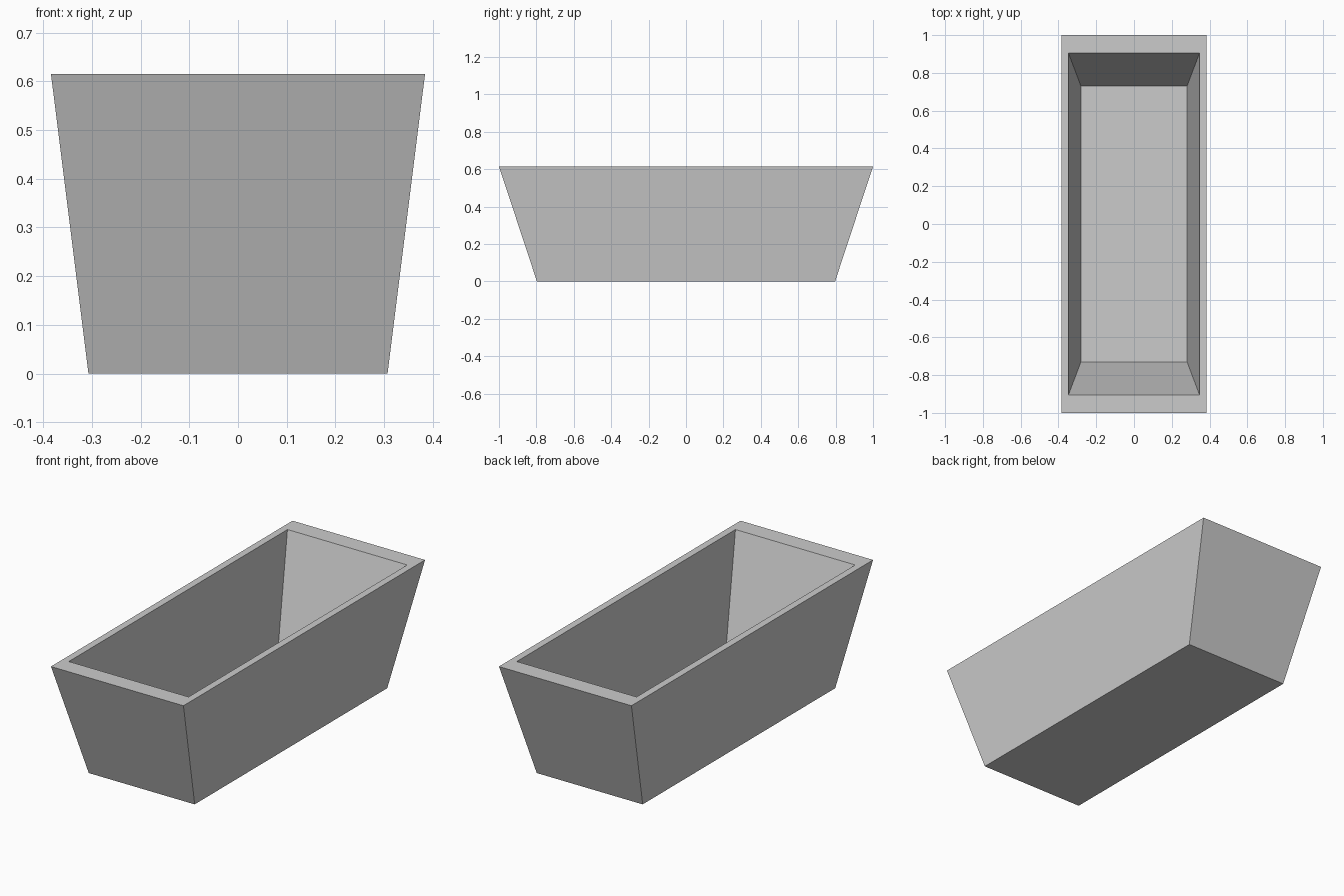
import bpy, bmesh

if "Cube" in bpy.data.objects:
    bpy.data.objects.remove(bpy.data.objects["Cube"])

# Each ring: half width x, half length y, height z
RINGS = [
    (0.307, 0.797, 0.0),     # outer base
    (0.384, 1.0, 0.615),     # outer rim
    (0.347, 0.905, 0.615),   # inner rim
    (0.281, 0.73, 0.05),     # inner floor
]

bm = bmesh.new()


def ring(hx, hy, z):
    return [bm.verts.new((sx * hx, sy * hy, z))
            for sx, sy in ((-1, -1), (1, -1), (1, 1), (-1, 1))]


loops = [ring(*r) for r in RINGS]

# Outer walls, rim and inner walls
for a, b in zip(loops, loops[1:]):
    for i in range(4):
        j = (i + 1) % 4
        bm.faces.new((a[i], a[j], b[j], b[i]))

# Underside and inner floor
bm.faces.new(loops[0][::-1])
bm.faces.new(loops[-1])
bmesh.ops.recalc_face_normals(bm, faces=bm.faces)

mesh = bpy.data.meshes.new("tapered_trough")
bm.to_mesh(mesh)
bm.free()
trough = bpy.data.objects.new("tapered_trough", mesh)
bpy.context.collection.objects.link(trough)
